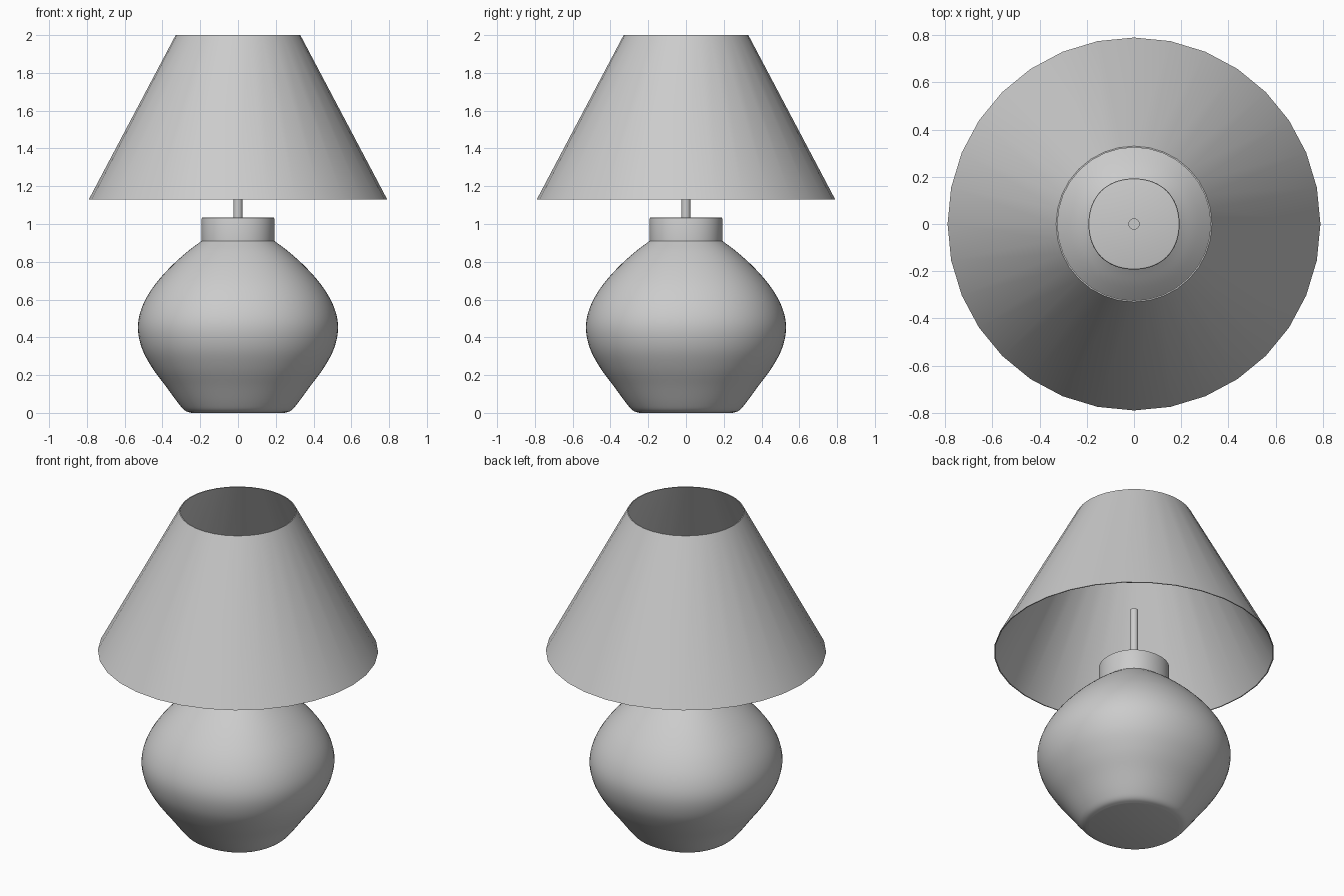
import bpy
import math
from mathutils import Vector

if "Cube" in bpy.data.objects:
    bpy.data.objects.remove(bpy.data.objects["Cube"])


def lathe(name, profile, segments, square=0.0, closed=False, angle=40):
    """Revolve (radius, z) points; square > 0 bulges the diagonals slightly."""
    verts, faces = [], []
    for r, z in profile:
        for i in range(segments):
            a = 2 * math.pi * i / segments
            k = r * (1 + square * (1 - math.cos(4 * a)) / 2)
            verts.append((k * math.cos(a), k * math.sin(a), z))
    n = len(profile)
    for j in range(n if closed else n - 1):
        b, t = j * segments, ((j + 1) % n) * segments
        for i in range(segments):
            k = (i + 1) % segments
            faces.append((b + i, b + k, t + k, t + i))
    if not closed:
        faces.append(tuple(reversed(range(segments))))
        faces.append(tuple(range((n - 1) * segments, n * segments)))
    mesh = bpy.data.meshes.new(name)
    mesh.from_pydata(verts, [], faces)
    obj = bpy.data.objects.new(name, mesh)
    bpy.context.collection.objects.link(obj)
    bpy.ops.object.select_all(action='DESELECT')
    obj.select_set(True)
    bpy.context.view_layer.objects.active = obj
    bpy.ops.object.shade_smooth_by_angle(angle=math.radians(angle))
    return obj


def smooth_curve(points, steps=5):
    """Catmull-Rom curve through the profile points."""
    p = [Vector(q) for q in points]
    p = [2 * p[0] - p[1]] + p + [2 * p[-1] - p[-2]]
    out = []
    for a, b, c, d in zip(p, p[1:], p[2:], p[3:]):
        for s in range(steps):
            t = s / steps
            out.append(0.5 * (2 * b + (c - a) * t + (2 * a - 5 * b + 4 * c - d) * t**2
                              + (3 * b - a - 3 * c + d) * t**3))
    return [tuple(q) for q in out] + [tuple(p[-2])]


# Round pot body with slightly squared cross-section, and its collar
pot = smooth_curve([(0.245, 0.0), (0.28, 0.012), (0.315, 0.05), (0.38, 0.138),
                    (0.455, 0.24), (0.51, 0.345), (0.53, 0.455), (0.508, 0.56),
                    (0.45, 0.665), (0.365, 0.765), (0.27, 0.852), (0.193, 0.91)])
collar = [(0.193, 0.915), (0.193, 1.027), (0.191, 1.033), (0.185, 1.035)]
lathe("lamp_base", pot + collar, 64, square=0.029)

# Thin rod rising into the shade
lathe("rod", [(0.024, 1.0), (0.024, 1.4)], 32)

# Thin open conical shade
lathe("lampshade", [(0.79, 1.13), (0.33, 2.0), (0.324, 2.0), (0.784, 1.13)], 32, closed=True)
